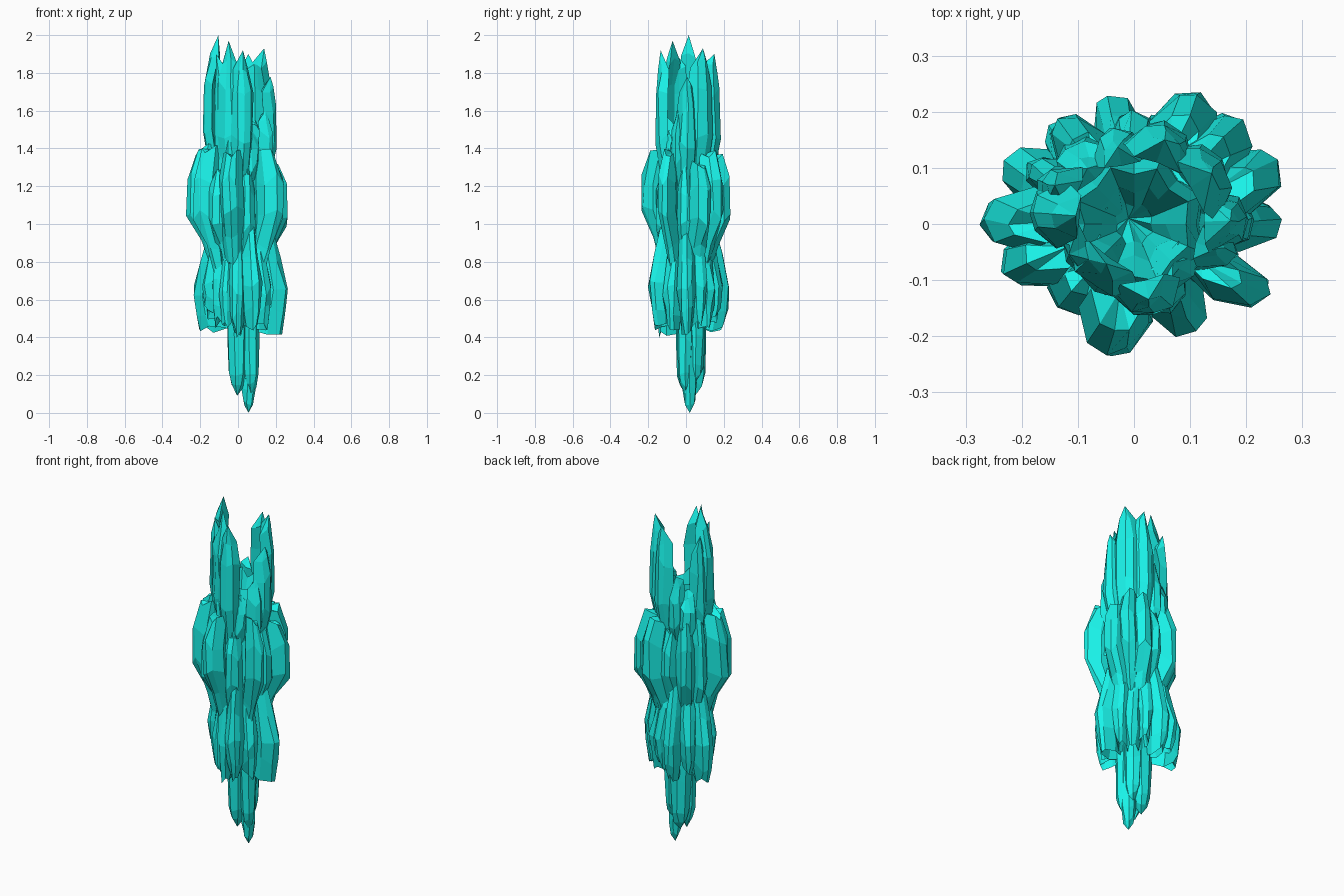
import bpy, bmesh, math, random

random.seed(7)
mat = bpy.data.materials.new("teal crystal")
mat.diffuse_color = (0.01, 0.9, 0.82, 1)


def loft(bm, rings, start, end):
    """Skin closed rings of points, capping both ends with a fan to a point."""
    vs = [[bm.verts.new(p) for p in r] for r in rings]
    n = len(vs[0])
    for a, b in zip(vs, vs[1:]):
        for i in range(n):
            j = (i + 1) % n
            bm.faces.new((a[i], a[j], b[j], b[i]))
    for ring, tip in ((vs[0], start), (vs[-1], end)):
        t = bm.verts.new(tip)
        for i in range(n):
            bm.faces.new((ring[i], ring[(i + 1) % n], t))


def finish(bm, name):
    bmesh.ops.recalc_face_normals(bm, faces=bm.faces)
    me = bpy.data.meshes.new(name)
    bm.to_mesh(me)
    bm.free()
    me.materials.append(mat)
    ob = bpy.data.objects.new(name, me)
    bpy.context.collection.objects.link(ob)


def jit(s):
    return random.uniform(-s, s)


def polar(deg, r, w, z):
    """Point at radius r along an angle, shifted sideways by w."""
    a = math.radians(deg)
    return (r * math.cos(a) - w * math.sin(a), r * math.sin(a) + w * math.cos(a), z)


def shard(bm, deg, r, w, z0, z1, profile, inner, tip0, tip1):
    """Ridged splinter; profile rows are (height, radius, width) fractions."""
    rings = []
    for t, fr, fw in profile:
        z, R, W = z0 + t * (z1 - z0), r * fr, w * fw
        ring = [polar(deg, inner * R, 0, z)]
        for side, depth in ((-1, 0.68), (-0.55, 0.94), (0.1, 1), (0.6, 0.93), (1, 0.68)):
            ring.append(polar(deg, R * depth + jit(0.005), W * side + jit(0.006),
                              z + jit(0.035)))
        rings.append(ring)
    loft(bm, rings, polar(deg, tip0[0] * r, 0, z0 + tip0[1]),
         polar(deg, tip1[0] * r, 0, z1 + tip1[1]))


# central trunk with a deep funnel in its top
bm = bmesh.new()
rings = []
for z, r in ((0.5, 0.08), (0.75, 0.11), (1.0, 0.14), (1.25, 0.13), (1.45, 0.125),
             (1.54, 0.1), (1.4, 0.065), (1.25, 0.035)):
    rings.append([polar(i * 22.5, r * (1.06 if i % 2 else 0.9) + jit(0.004), 0, z + jit(0.03))
                  for i in range(16)])
loft(bm, rings, (0.02, 0.01, 0.55), (-0.01, 0.01, 1.2))
finish(bm, "trunk")

# crown of upright splinters: angle, radius, half width, top, tip radius fraction
crown = [(172, .187, .06, 2.0, .56), (235, .135, .075, 1.97, .64), (281, .167, .06, 1.92, .82),
         (33, .192, .08, 1.93, .86), (2, .2, .06, 1.78, .86), (70, .188, .068, 1.9, .85),
         (205, .135, .055, 1.9, .95), (130, .185, .06, 1.55, .7), (315, .14, .055, 1.5, .7),
         (343, .19, .045, 1.6, .8), (102, .175, .05, 1.62, .8), (154, .185, .05, 1.86, .85)]
bm = bmesh.new()
for deg, r, w, top, tr in crown:
    shard(bm, deg, r, w, 1.2, top,
          [(0, .75, .8), (.35, 1, 1), (.7, .99, .95), (.88, (tr + .98) / 2, .65)],
          0.68, (.6, 0), (tr, 0))
finish(bm, "crown_splinters")

# middle tier of broad blocks: angle, radius, half width, bottom, top
middle = [(178, .275, .06, .8, 1.41), (199, .25, .06, .75, 1.41), (258, .243, .065, .8, 1.38),
          (22, .288, .06, .74, 1.34), (42, .272, .06, .78, 1.39), (62, .264, .065, .75, 1.38),
          (90, .205, .05, .8, 1.3), (124, .235, .05, .75, 1.36), (150, .22, .045, .7, 1.4),
          (226, .2, .065, .8, 1.3), (331, .275, .045, .75, 1.4), (292, .17, .055, .7, 1.3),
          (0, .22, .05, .75, 1.3)]
bm = bmesh.new()
for deg, r, w, z0, z1 in middle:
    shard(bm, deg, r, w, z0, z1,
          [(0, .56, .65), (.2, .72, .9), (.45, .99, 1), (.75, .98, 1), (.97, .81, .7)],
          0.3, (.4, 0), (.5, -.02))
finish(bm, "middle_splinters")

# lower tier of drooping splinters, hollow underneath
lower = [(1, .268, .05, .44, .98), (24, .215, .05, .48, 1.0), (46, .2, .055, .46, .95),
         (72, .205, .05, .5, .96), (100, .237, .045, .46, 1.0), (154, .26, .06, .45, .96),
         (130, .235, .05, .5, .98), (330, .2, .05, .45, .96), (299, .225, .05, .47, .98),
         (205, .15, .045, .48, 1.0), (235, .145, .045, .46, .95), (268, .165, .045, .42, 1.0),
         (180, .19, .045, .52, .95)]
bm = bmesh.new()
for deg, r, w, z0, z1 in lower:
    shard(bm, deg, r, w, z0, z1,
          [(0, .87, .5), (.18, .95, .85), (.4, 1, 1), (.7, .84, .95), (1, .68, .7)],
          0.25, (.55, .14), (.4, .03))
finish(bm, "lower_splinters")

# pointed root made of fused blunt spikes
bm = bmesh.new()
for cx, cy, r, tip, top in ((.055, .02, .045, 0, .6), (-.005, .0, .055, .09, .62),
                            (.07, -.005, .044, .1, .58), (-.003, .055, .055, .1, .6),
                            (.05, .05, .05, .16, .6)):
    rings = []
    for t, f in ((.1, .6), (.22, .85), (.6, 1), (1, 1.05)):
        z = tip + t * (top - tip)
        rings.append([(cx + r * f * math.cos(k * math.pi / 3.5) + jit(.004),
                       cy + r * f * math.sin(k * math.pi / 3.5) + jit(.004),
                       z + jit(.02)) for k in range(7)])
    loft(bm, rings, (cx, cy, tip), (cx, cy, top + .08))
finish(bm, "root_spike")
